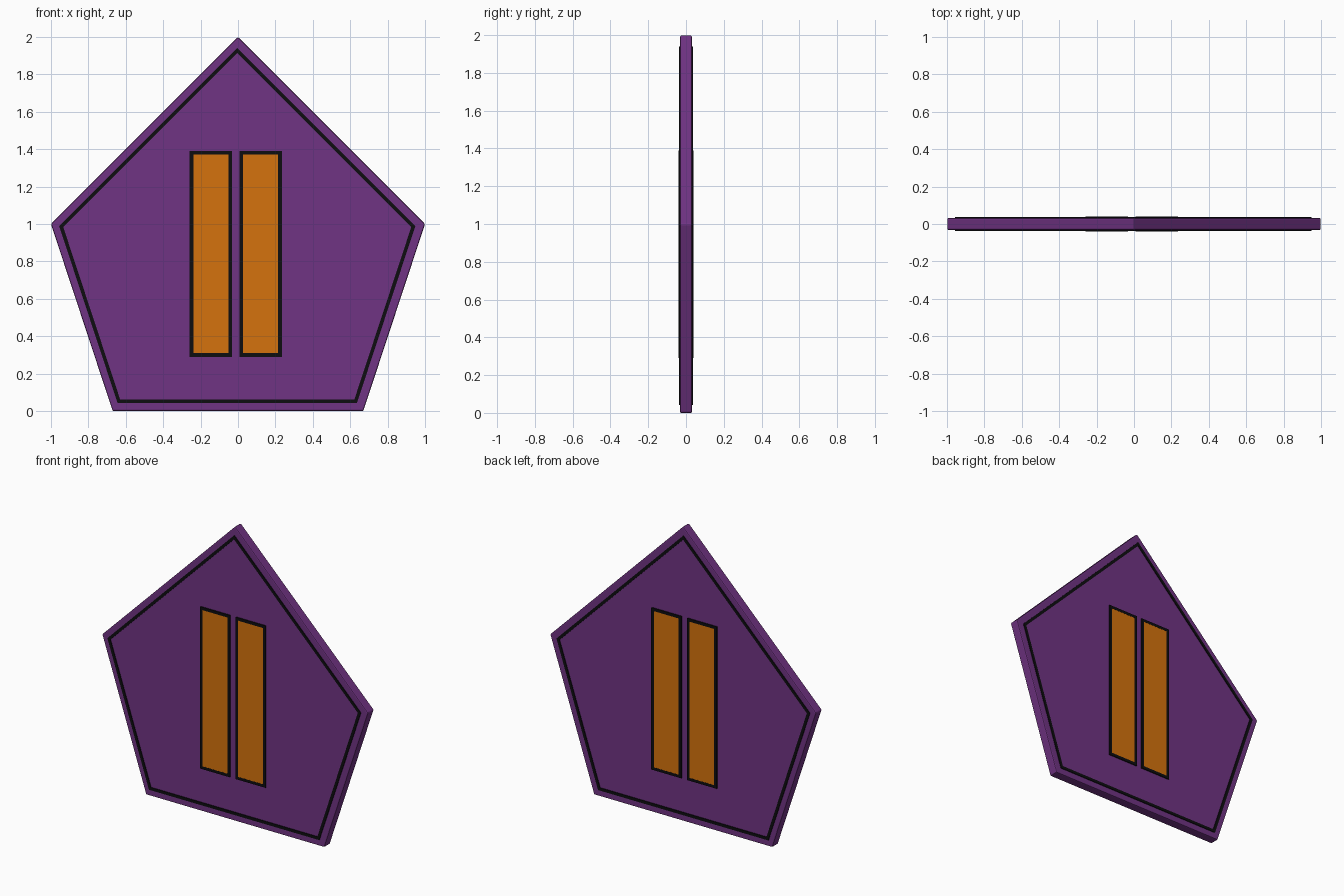
import bpy, bmesh
from mathutils import Vector

if "Cube" in bpy.data.objects:
    bpy.data.objects.remove(bpy.data.objects["Cube"])


def material(name, rgb):
    m = bpy.data.materials.new(name)
    m.diffuse_color = (*rgb, 1)
    m.use_nodes = True
    m.node_tree.nodes["Principled BSDF"].inputs["Base Color"].default_value = m.diffuse_color
    return m


PURPLE = material("purple", (0.163, 0.033, 0.228))
ORANGE = material("orange", (0.66, 0.17, 0.004))
BLACK = material("black", (0.004, 0.004, 0.005))

PENTAGON = [(0, 2), (-1, 1), (-0.67, 0), (0.67, 0), (1, 1)]  # anticlockwise from the front


def inset(points, d, shift=0.0):
    """Move every edge of a convex outline inward by d."""
    pts = [Vector(p) for p in points]
    out = []
    for i, p in enumerate(pts):
        a = (p - pts[i - 1]).normalized()
        b = (pts[(i + 1) % len(pts)] - p).normalized()
        na, nb = Vector((-a.y, a.x)), Vector((-b.y, b.x))
        q = p + (na + nb) * d / (1 + na.dot(nb))
        out.append((q.x + shift, q.y))
    return out


def rect(x0, x1, z0, z1):
    return [(x0, z0), (x1, z0), (x1, z1), (x0, z1)]


def finish(name, bm, mat):
    bmesh.ops.recalc_face_normals(bm, faces=bm.faces)
    me = bpy.data.meshes.new(name)
    bm.to_mesh(me)
    bm.free()
    me.materials.append(mat)
    ob = bpy.data.objects.new(name, me)
    bpy.context.collection.objects.link(ob)
    return ob


def loft(name, rings, mat, closed=False):
    """Join (outline, y) rings; cap the ends, or close the loop into a frame."""
    bm = bmesh.new()
    loops = [[bm.verts.new((x, y, z)) for x, z in pts] for pts, y in rings]
    pairs = list(zip(loops, loops[1:]))
    if closed:
        pairs.append((loops[-1], loops[0]))
    else:
        bm.faces.new(loops[0])
        bm.faces.new(loops[-1])
    for a, b in pairs:
        n = len(a)
        for i in range(n):
            j = (i + 1) % n
            bm.faces.new((a[i], a[j], b[j], b[i]))
    return finish(name, bm, mat)


# pentagon plate with softened edges
plate = loft("plate", [(PENTAGON, -0.032), (PENTAGON, 0.032)], PURPLE)
bevel = plate.modifiers.new("soft_edge", "BEVEL")
bevel.width = 0.007
bevel.segments = 2

# the same trim on the front and the back
for side, s in (("front", -1), ("back", 1)):
    outer, inner = inset(PENTAGON, 0.042, -0.004), inset(PENTAGON, 0.061, -0.004)
    loft(side + "_outline", [(outer, s * 0.030), (outer, s * 0.037),
                             (inner, s * 0.037), (inner, s * 0.030)], BLACK, True)
    for label, x0, x1 in (("left", -0.258, -0.033), ("right", 0.009, 0.234)):
        border = rect(x0, x1, 0.29, 1.39)
        bar = inset(border, 0.019)
        loft(f"{side}_{label}_bar_border", [(border, s * 0.030), (border, s * 0.039),
                                            (bar, s * 0.039), (bar, s * 0.030)], BLACK, True)
        loft(f"{side}_{label}_bar", [(bar, s * 0.030), (bar, s * 0.038)], ORANGE)
